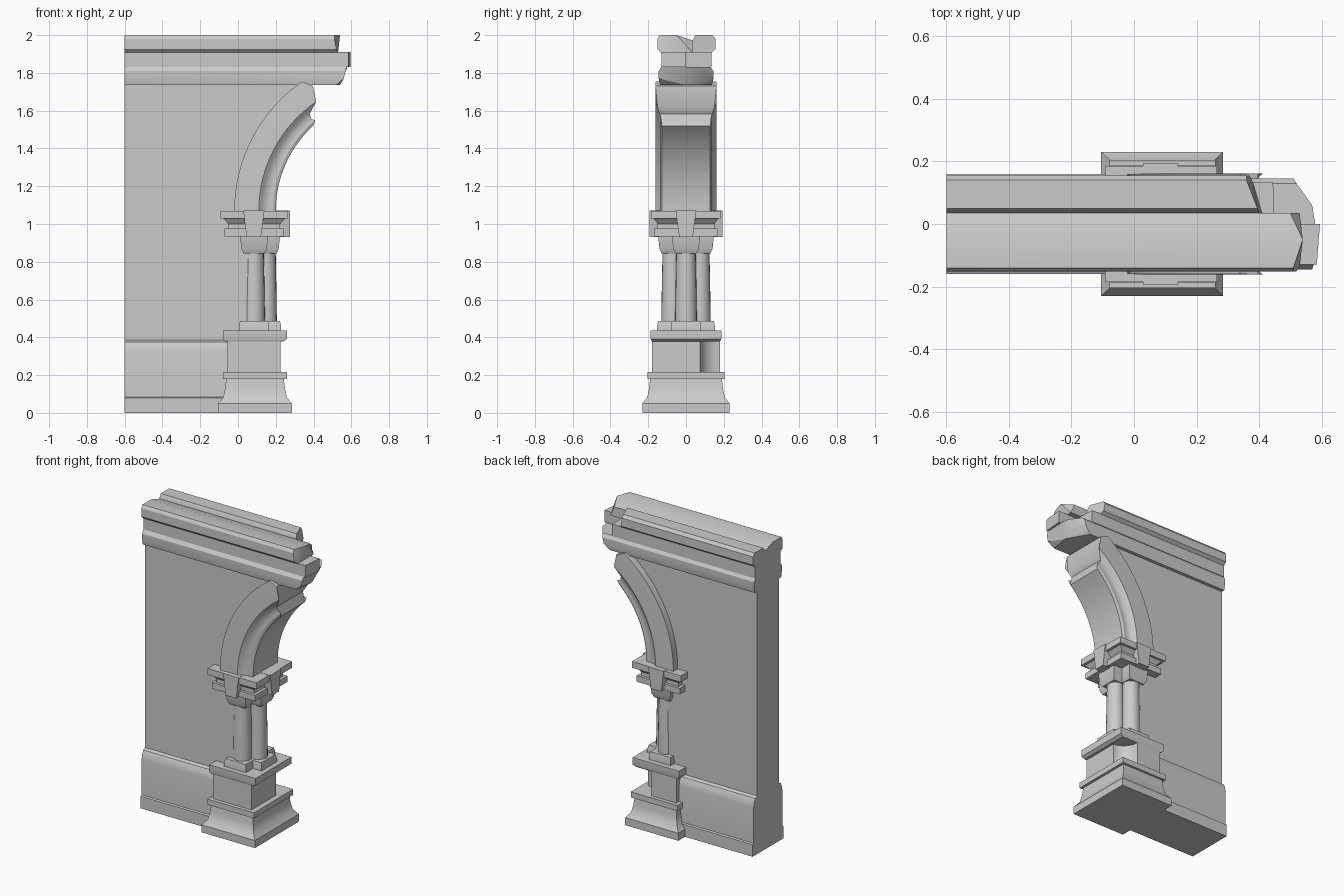
import bpy, bmesh, math

cube = bpy.data.objects.get("Cube")
if cube:
    bpy.data.objects.remove(cube, do_unlink=True)

stone = bpy.data.materials.new("grey stone")
stone.use_nodes = True
GREY = (0.6, 0.6, 0.6, 1)
stone.diffuse_color = GREY
stone.node_tree.nodes["Principled BSDF"].inputs["Base Color"].default_value = GREY


def loft(name, rings):
    """Skin matching closed rings of points and cap both ends."""
    bm = bmesh.new()
    loops = [[bm.verts.new(p) for p in ring] for ring in rings]
    n = len(loops[0])
    for a, b in zip(loops, loops[1:]):
        for i in range(n):
            j = (i + 1) % n
            bm.faces.new((a[i], a[j], b[j], b[i]))
    caps = [bm.faces.new(loops[0]), bm.faces.new(loops[-1])]
    bmesh.ops.recalc_face_normals(bm, faces=bm.faces)
    bmesh.ops.triangulate(bm, faces=caps)
    mesh = bpy.data.meshes.new(name)
    bm.to_mesh(mesh)
    bm.free()
    mesh.materials.append(stone)
    obj = bpy.data.objects.new(name, mesh)
    bpy.context.collection.objects.link(obj)
    bpy.ops.object.select_all(action="DESELECT")
    obj.select_set(True)
    bpy.context.view_layer.objects.active = obj
    bpy.ops.object.shade_smooth_by_angle(angle=math.radians(30))
    return obj


def stack(name, levels):
    """Rectangular block from levels of (z, x0, x1, y0, y1)."""
    return loft(name, [[(a, c, z), (b, c, z), (b, d, z), (a, d, z)]
                       for z, a, b, c, d in levels])


def course(name, section, x0=-0.6):
    """Run of moulding along x from section points (y, z, end x)."""
    return loft(name, [[(x0, y, z) for y, z, _ in section],
                       [(x, y, z) for y, z, x in section]])


def arc(radius, degrees):
    a = math.radians(degrees)
    return 0.81 - radius * math.cos(a), 1.07 + radius * math.sin(a)


# Wall panel, cut to the curve of the arch
outline = [(-0.6, 0), (0.11, 0), (0.11, 1.07)]
outline += [arc(0.7, 52 * i / 16) for i in range(17)]
outline += [(0.37, 1.75), (-0.6, 1.75)]
loft("wall", [[(x, y, z) for x, z in outline] for y in (-0.115, 0.115)])

# Wall skirting with a rounded top
half = [(0.16, 0), (0.16, 0.08), (0.15, 0.085), (0.15, 0.32),
        (0.145, 0.35), (0.133, 0.375), (0.11, 0.388)]
section = [(y, z, 0) for y, z in half] + [(-y, z, 0) for y, z in reversed(half)]
course("wall_skirting", section)

# Broken cornice courses
course("cornice_lower", [
    (-0.137, 1.735, 0.52), (-0.145, 1.77, 0.56), (-0.145, 1.81, 0.57),
    (-0.13, 1.832, 0.575), (0, 1.832, 0.58), (0.06, 1.832, 0.57),
    (0.13, 1.832, 0.52), (0.145, 1.81, 0.51), (0.145, 1.77, 0.5),
    (0.137, 1.735, 0.46), (0, 1.735, 0.54)])
course("cornice_middle_front", [
    (-0.13, 1.83, 0.585), (-0.13, 1.91, 0.585), (0, 1.91, 0.595), (0, 1.83, 0.595)])
course("cornice_middle_back", [
    (0, 1.83, 0.45), (0, 1.91, 0.45), (0.135, 1.91, 0.445), (0.135, 1.83, 0.445)])
course("cornice_top_front", [
    (-0.135, 1.908, 0.53), (-0.152, 1.925, 0.52), (-0.152, 1.98, 0.51),
    (-0.14, 2.0, 0.51), (-0.05, 2.0, 0.54), (0.035, 1.972, 0.5), (0.035, 1.908, 0.53)])
course("cornice_top_back", [
    (0.035, 1.908, 0.41), (0.035, 1.972, 0.4), (0.05, 2.0, 0.395),
    (0.14, 2.0, 0.36), (0.155, 1.98, 0.36), (0.155, 1.925, 0.37), (0.135, 1.908, 0.38)])

# Moulded arch rib with a broken end: (radius, depth, end angle)
rib = [(0.83, 0.16, 55.5), (0.78, 0.162, 58), (0.70, 0.162, 55.5),
       (0.685, 0.15, 53), (0.67, 0.138, 50), (0.645, 0.132, 49),
       (0.625, 0.135, 50), (0.61, 0.128, 47.5)]
rib_loop = [(r, -y, e) for r, y, e in rib] + [(r, y, e) for r, y, e in reversed(rib)]
rings = []
for i in range(17):
    ring = []
    for r, y, end in rib_loop:
        x, z = arc(r, end * i / 16)
        ring.append((x, y, z))
    rings.append(ring)
loft("arch_rib", rings)

# Pedestal
stack("pedestal_foot", [
    (0, -0.105, 0.285, -0.23, 0.23), (0.05, -0.105, 0.285, -0.23, 0.23),
    (0.083, -0.078, 0.258, -0.205, 0.205), (0.13, -0.068, 0.248, -0.195, 0.195),
    (0.185, -0.062, 0.242, -0.19, 0.19)])
stack("pedestal_band", [
    (0.18, -0.08, 0.26, -0.205, 0.205), (0.217, -0.08, 0.26, -0.205, 0.205)])
notch = [(0.225 - 0.1 * math.sin(a), 0.18 - 0.105 * math.cos(a))
         for a in [math.pi / 2 * i / 8 for i in range(9)]]
plan = [(-0.055, -0.18), (0.225, -0.18)] + notch + [(-0.055, 0.18)]
loft("pedestal_body", [[(x, y, z) for x, y in plan] for z in (0.21, 0.39)])
stack("pedestal_cap", [
    (0.378, -0.065, 0.24, -0.18, 0.18), (0.392, -0.08, 0.26, -0.187, 0.187),
    (0.437, -0.08, 0.26, -0.187, 0.187)])

# Clustered columns with their bases and capitals
for name, cx, cy in (("front", 0.085, -0.073), ("back", 0.085, 0.073), ("side", 0.148, 0)):
    loft(name + "_column", [
        [(cx + r * math.cos(a), cy + r * math.sin(a), z)
         for a in [math.tau * i / 20 for i in range(20)]]
        for z, r in ((0.47, 0.058), (0.67, 0.055), (0.87, 0.051))])
    stack(name + "_column_base", [
        (z, cx - w, cx + w, cy - w, cy + w)
        for z, w in ((0.43, 0.08), (0.46, 0.08), (0.487, 0.074))])
    stack(name + "_capital", [
        (z, cx - w, cx + w, cy - w, cy + w)
        for z, w in ((0.845, 0.056), (0.87, 0.068), (0.94, 0.074))])

# Impost block carrying the arch
stack("impost_lower", [
    (0.935, -0.072, 0.243, -0.168, 0.168), (0.975, -0.072, 0.243, -0.168, 0.168)])
stack("impost_neck", [
    (0.97, -0.052, 0.223, -0.15, 0.15), (1.0, -0.052, 0.223, -0.15, 0.15),
    (1.03, -0.078, 0.25, -0.172, 0.172)])
stack("impost_upper", [
    (1.028, -0.092, 0.265, -0.186, 0.186), (1.07, -0.092, 0.265, -0.186, 0.186)])

# Tapered keystones on the impost
for name, side in (("front", -1), ("back", 1)):
    y0, y1 = sorted((side * 0.1, side * 0.194))
    stack(name + "_keystone", [
        (0.932, 0.045, 0.122, y0, y1), (1.072, 0.028, 0.14, y0, y1)])
stack("side_keystone", [
    (0.932, 0.15, 0.275, -0.036, 0.036), (1.072, 0.15, 0.275, -0.055, 0.055)])
